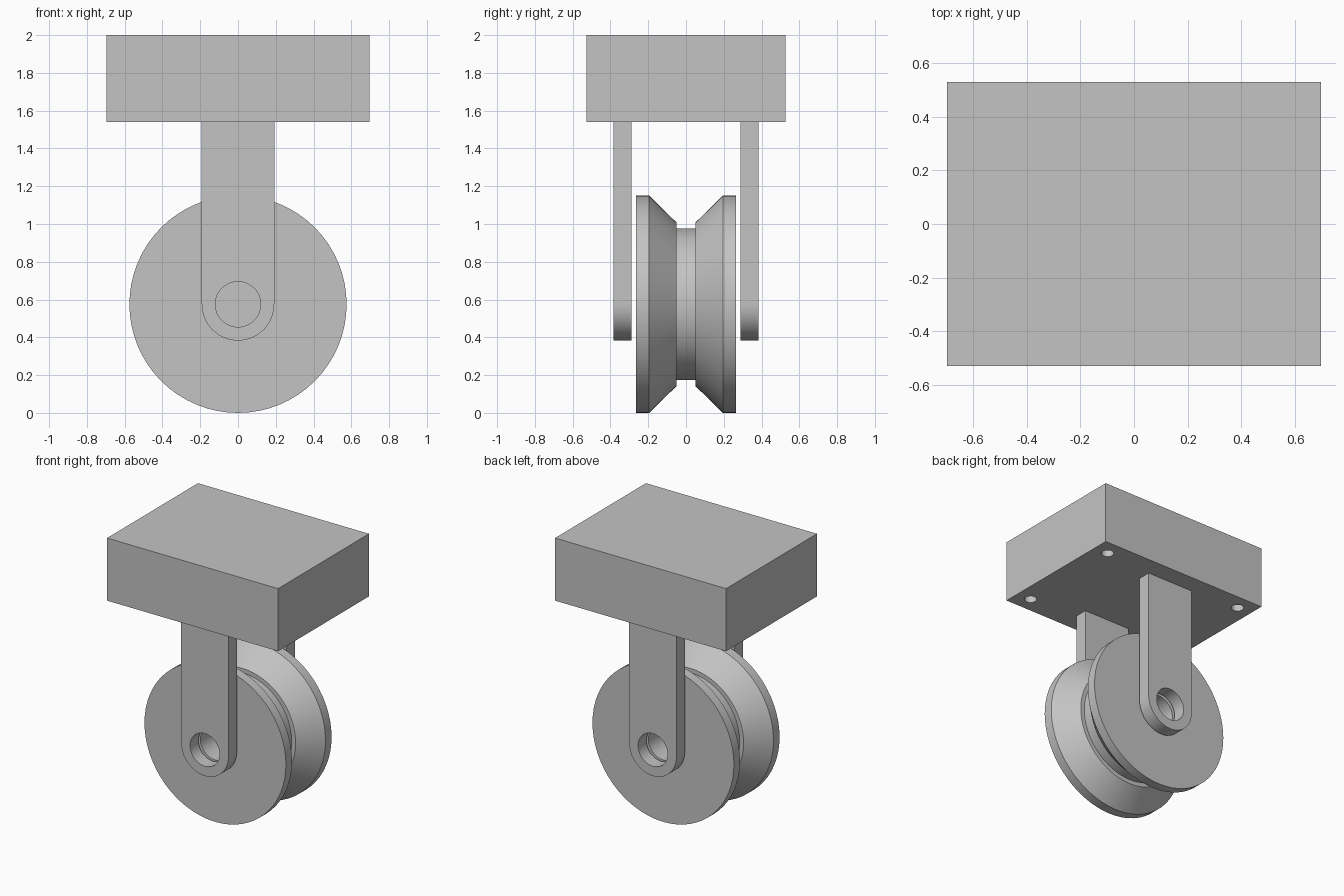
import bpy, bmesh
from math import pi, cos, sin, radians
from mathutils import Vector, Matrix

cube = bpy.data.objects.get("Cube")
if cube:
    bpy.data.objects.remove(cube, do_unlink=True)

grey = bpy.data.materials.new("steel grey")
grey.use_nodes = True
COLOUR = (0.55, 0.55, 0.55, 1)
grey.diffuse_color = COLOUR
grey.node_tree.nodes["Principled BSDF"].inputs["Base Color"].default_value = COLOUR

AXLE_Z = 0.575   # height of the wheel axis
BORE = 0.12      # axle hole radius


def make_object(name, bm):
    bmesh.ops.recalc_face_normals(bm, faces=bm.faces)
    mesh = bpy.data.meshes.new(name)
    bm.to_mesh(mesh)
    bm.free()
    mesh.materials.append(grey)
    obj = bpy.data.objects.new(name, mesh)
    bpy.context.collection.objects.link(obj)
    return obj


def cylinder(bm, radius, depth, centre, along_y=False):
    turn = Matrix.Rotation(pi / 2, 4, "X") if along_y else Matrix()
    bmesh.ops.create_cone(bm, cap_ends=True, segments=48, radius1=radius, radius2=radius,
                          depth=depth, matrix=Matrix.Translation(centre) @ turn)


def cut(obj, cutter):
    # Apply a boolean difference, then discard the cutter
    mod = obj.modifiers.new("cut", "BOOLEAN")
    mod.operation, mod.solver, mod.object = "DIFFERENCE", "EXACT", cutter
    bpy.context.view_layer.update()
    graph = bpy.context.evaluated_depsgraph_get()
    result = bpy.data.meshes.new_from_object(obj.evaluated_get(graph))
    obj.modifiers.clear()
    obj.data = result
    bpy.data.objects.remove(cutter, do_unlink=True)


def smooth(obj):
    bpy.ops.object.select_all(action="DESELECT")
    obj.select_set(True)
    bpy.context.view_layer.objects.active = obj
    bpy.ops.object.shade_smooth_by_angle(angle=radians(30))


# Mounting block with four blind bolt holes underneath
bm = bmesh.new()
bmesh.ops.create_cube(bm, size=1, matrix=Matrix.Translation((0, 0, 1.77))
                      @ Matrix.Diagonal((1.39, 1.055, 0.46, 1)))
block = make_object("mounting_block", bm)
bm = bmesh.new()
for sx in (-1, 1):
    for sy in (-1, 1):
        cylinder(bm, 0.043, 0.5, (sx * 0.58, sy * 0.41, 1.59))
cut(block, make_object("bolt_hole_cutter", bm))
smooth(block)

# Two fork arms with rounded ends and axle holes
ARM = 0.192
for side, name in ((-1, "front_fork_arm"), (1, "back_fork_arm")):
    bm = bmesh.new()
    outline = [(ARM, 1.54), (-ARM, 1.54)]
    for i in range(33):
        a = pi + pi * i / 32
        outline.append((ARM * cos(a), AXLE_Z + ARM * sin(a)))
    face = bm.faces.new([bm.verts.new((x, side * 0.288, z)) for x, z in outline])
    grown = bmesh.ops.extrude_face_region(bm, geom=[face])["geom"]
    bmesh.ops.translate(bm, vec=(0, side * 0.097, 0),
                        verts=[v for v in grown if isinstance(v, bmesh.types.BMVert)])
    arm = make_object(name, bm)
    bm = bmesh.new()
    cylinder(bm, BORE, 0.3, (0, side * 0.336, AXLE_Z), along_y=True)
    cut(arm, make_object("axle_hole_cutter", bm))
    smooth(arm)

# Grooved wheel, lathed about the axle, with a blind bore on each side
half = [(0, 0.05), (BORE, 0.05), (BORE, 0.265), (0.575, 0.265),
        (0.575, 0.195), (0.433, 0.05), (0.402, 0.05)]
profile = half + [(r, -y) for r, y in reversed(half)]
bm = bmesh.new()
verts = [bm.verts.new((r, y, AXLE_Z)) for r, y in profile]
edges = [bm.edges.new(pair) for pair in zip(verts, verts[1:])]
bmesh.ops.spin(bm, geom=verts + edges, cent=(0, 0, AXLE_Z), axis=(0, 1, 0),
               angle=2 * pi, steps=64, use_duplicate=False)
bmesh.ops.remove_doubles(bm, verts=bm.verts, dist=0.0005)
smooth(make_object("grooved_wheel", bm))
